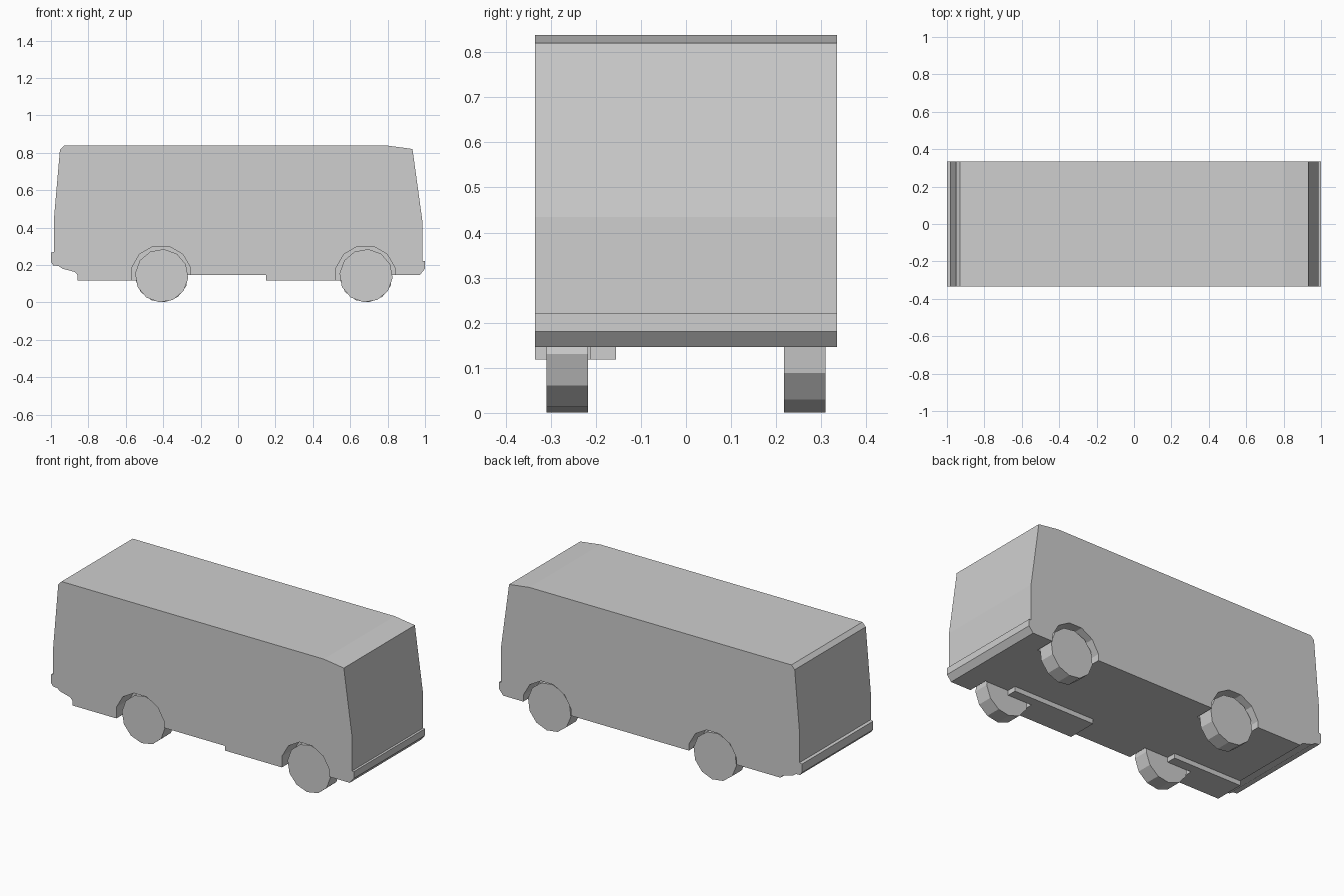
import bpy
import bmesh
from math import sin, cos, radians, pi

cube = bpy.data.objects.get("Cube")
if cube:
    bpy.data.objects.remove(cube, do_unlink=True)

# Single light grey finish
grey = bpy.data.materials.new("light grey")
grey.use_nodes = True
colour = (0.62, 0.62, 0.62, 1)
grey.diffuse_color = colour
grey.node_tree.nodes["Principled BSDF"].inputs["Base Color"].default_value = colour


def prism(name, outline, y0, y1):
    """Extrude an (x, z) outline from y0 to y1."""
    bm = bmesh.new()
    face = bm.faces.new([bm.verts.new((x, y0, z)) for x, z in outline])
    ext = bmesh.ops.extrude_face_region(bm, geom=[face])
    moved = [v for v in ext["geom"] if isinstance(v, bmesh.types.BMVert)]
    bmesh.ops.translate(bm, verts=moved, vec=(0, y1 - y0, 0))
    bmesh.ops.recalc_face_normals(bm, faces=bm.faces)
    mesh = bpy.data.meshes.new(name)
    bm.to_mesh(mesh)
    bm.free()
    mesh.materials.append(grey)
    obj = bpy.data.objects.new(name, mesh)
    bpy.context.collection.objects.link(obj)
    return obj


def ring(cx, cz, r, turn):
    """Twelve-sided outline, turned from straight down towards +x."""
    angles = [radians(turn) + i * pi / 6 for i in range(12)]
    return [(cx + r * sin(a), cz - r * cos(a)) for a in angles]


def cut(target, cutter):
    mod = target.modifiers.new("cut", "BOOLEAN")
    mod.operation = "DIFFERENCE"
    mod.solver = "EXACT"
    mod.object = cutter
    bpy.context.view_layer.objects.active = target
    bpy.ops.object.modifier_apply(modifier=mod.name)


HALF = 0.335
FLOOR = 0.146
AXLES = {"rear": -0.408, "front": 0.685}
HUB = 0.1425

# Body with sloped ends and bumper lips
body = prism("body", [
    (-0.858, FLOOR), (-0.874, 0.163), (-0.938, 0.18), (-0.96, 0.195),
    (-0.987, 0.197), (-1.0, 0.215), (-1.0, 0.265), (-0.985, 0.27),
    (-0.985, 0.435), (-0.952, 0.815), (-0.93, 0.838), (0.80, 0.838),
    (0.933, 0.82), (0.986, 0.435), (0.986, 0.22), (1.0, 0.22),
    (1.0, 0.18), (0.972, FLOOR)], -HALF, HALF)

# Low skirts on one side, each running up to an axle
skirts = []
for end, start in (("rear", -0.858), ("front", 0.15)):
    stop = AXLES[end]
    skirts.append(prism(end + "_skirt", [
        (start, 0.118), (stop, 0.118), (stop, FLOOR), (start, FLOOR)],
        -HALF, -0.155))

# Wheel arches and wheels
for end, x in AXLES.items():
    for side, s, turn in (("left", 1, 7.5), ("right", -1, -5)):
        cutter = prism("arch_cutter", ring(x - 0.003, HUB, 0.163, 15),
                       s * 0.212, s * 0.4)
        for part in [body] + skirts:
            cut(part, cutter)
        bpy.data.objects.remove(cutter, do_unlink=True)
        prism(f"{end}_{side}_wheel", ring(x, HUB, HUB, turn),
              s * 0.217, s * 0.309)
